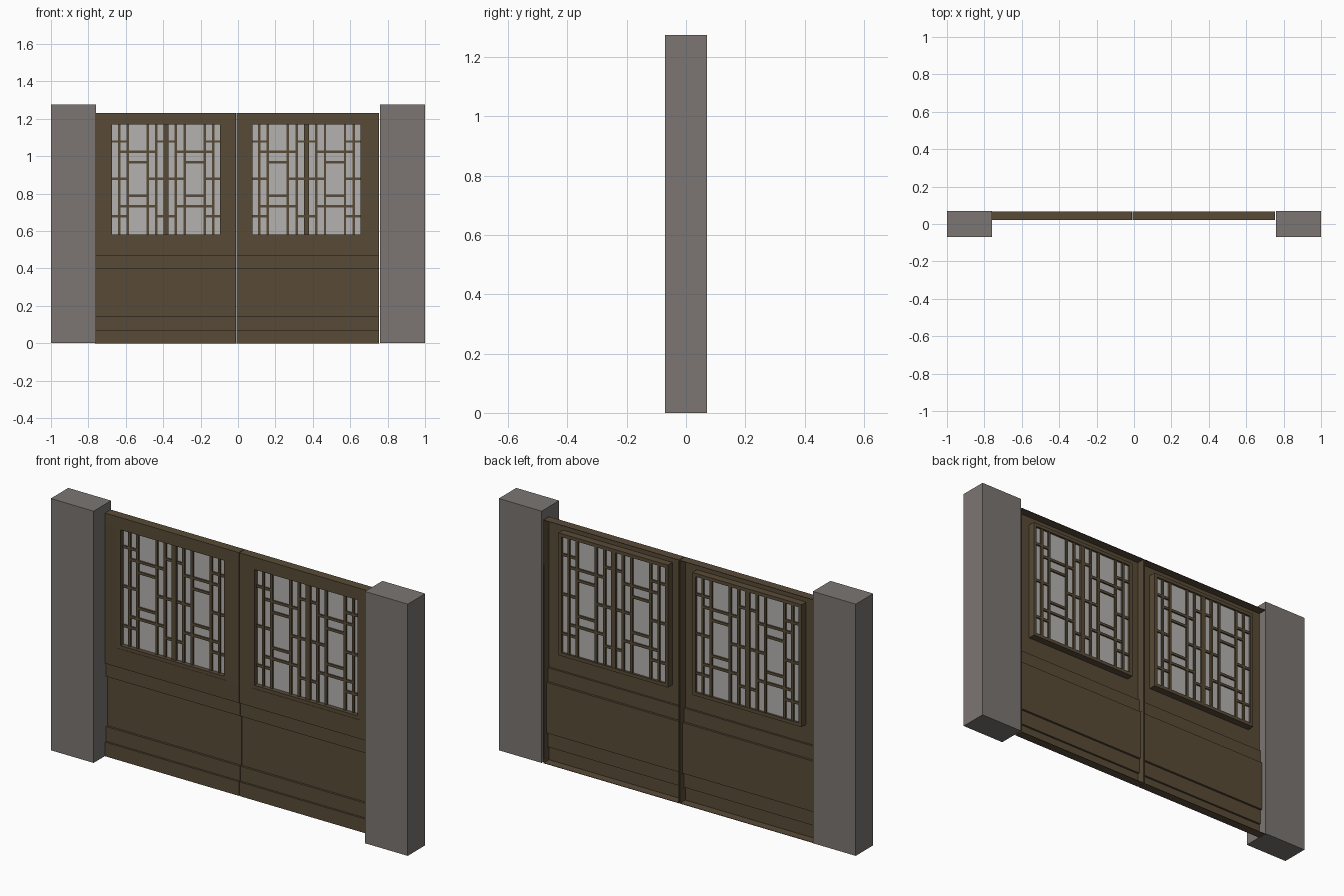
import bpy, bmesh

if "Cube" in bpy.data.objects:
    bpy.data.objects.remove(bpy.data.objects["Cube"])


def material(name, rgb):
    m = bpy.data.materials.new(name)
    m.diffuse_color = (*rgb, 1)
    m.use_nodes = True
    m.node_tree.nodes["Principled BSDF"].inputs["Base Color"].default_value = m.diffuse_color
    return m


STONE = material("grey_post", (0.2, 0.182, 0.172))
BROWN = material("brown_metal", (0.098, 0.070, 0.038))
GLASS = material("pale_glass", (0.46, 0.45, 0.435))


def make_object(name, bm, mat):
    me = bpy.data.meshes.new(name)
    bm.to_mesh(me)
    bm.free()
    me.materials.append(mat)
    ob = bpy.data.objects.new(name, me)
    bpy.context.scene.collection.objects.link(ob)
    return ob


def add_box(bm, x0, x1, y0, y1, z0, z1):
    r = bmesh.ops.create_cube(bm, size=1)
    for v in r["verts"]:
        v.co.x = x0 if v.co.x < 0 else x1
        v.co.y = y0 if v.co.y < 0 else y1
        v.co.z = z0 if v.co.z < 0 else z1


def box(name, mat, *dims):
    bm = bmesh.new()
    add_box(bm, *dims)
    return make_object(name, bm, mat)


FRONT, STEP, MID, BACK = 0.022, 0.032, 0.043, 0.066
TOP = 1.23
WIN_Z0, WIN_Z1 = 0.565, 1.185

# stepped sheet section (y, z) from bottom to top
PROFILE = [(FRONT, 0), (FRONT, 0.07), (STEP, 0.07), (STEP, 0.145),
           (MID, 0.145), (MID, 0.40), (STEP, 0.40), (STEP, 0.47),
           (FRONT, 0.47), (FRONT, WIN_Z0), (FRONT, WIN_Z1), (FRONT, TOP)]


def door_sheet(name, x0, x1, w0, w1):
    """Pressed sheet with a window opening and flanges folded to the back."""
    bm = bmesh.new()

    def quad(*pts):
        bm.faces.new([bm.verts.new(p) for p in pts])

    xs = [x0, w0, w1, x1]
    for (ya, za), (yb, zb) in zip(PROFILE, PROFILE[1:]):
        is_window = za == WIN_Z0
        for i in range(3):
            if is_window and i == 1:
                continue
            a, b = xs[i], xs[i + 1]
            quad((a, ya, za), (b, ya, za), (b, yb, zb), (a, yb, zb))
        # side flanges
        if za != zb:
            for x in (x0, x1):
                quad((x, ya, za), (x, yb, zb), (x, BACK, zb), (x, BACK, za))
    # top and bottom flanges
    for z in (0, TOP):
        for a, b in zip(xs, xs[1:]):
            quad((a, FRONT, z), (b, FRONT, z), (b, BACK, z), (a, BACK, z))
    bmesh.ops.remove_doubles(bm, verts=bm.verts, dist=1e-5)
    bmesh.ops.recalc_face_normals(bm, faces=bm.faces)
    # merge coplanar columns so only the real folds remain
    bmesh.ops.dissolve_limit(bm, angle_limit=0.01, verts=bm.verts, edges=bm.edges)
    ob = make_object(name, bm, BROWN)
    mod = ob.modifiers.new("thickness", "SOLIDIFY")
    mod.thickness = 0.003
    mod.offset = 0


def window(side, w0, w1):
    cx = (w0 + w1) / 2
    f = 0.017
    # outer frame, standing proud at the back of the sheet
    bm = bmesh.new()
    ya, yb = 0.022, 0.06
    add_box(bm, w0, w0 + f, ya, yb, WIN_Z0, WIN_Z1)
    add_box(bm, w1 - f, w1, ya, yb, WIN_Z0, WIN_Z1)
    add_box(bm, w0 + f, w1 - f, ya, yb, WIN_Z0, WIN_Z0 + f)
    add_box(bm, w0 + f, w1 - f, ya, yb, WIN_Z1 - f, WIN_Z1)
    make_object(side + "_window_frame", bm, BROWN)

    # lattice: right half positions, mirrored about the window centre
    bm = bmesh.new()
    z0, z1 = WIN_Z0 + f, WIN_Z1 - f
    ya, yb, t = 0.037, 0.057, 0.0065
    add_box(bm, cx - 0.013, cx + 0.013, ya - 0.002, yb + 0.001, z0, z1)
    va, vb, vc, vd, ve = 0.052, 0.099, 0.206, 0.252, (w1 - w0) / 2 - f
    horizontals = []
    for h, spans in ((0.0, [(0.013, vb), (vc, ve)]),
                     (0.09, [(vb, vc)]),
                     (0.145, [(va, vd)]),
                     (0.2, [(0.013, va), (vc, ve)])):
        for s in {h, -h}:
            horizontals += [(0.878 + s, a, b) for a, b in spans]
    for s in (-1, 1):
        for v in (va, vb, vc, vd):
            x = cx + s * v
            add_box(bm, x - t, x + t, ya, yb, z0, z1)
        for z, a, b in horizontals:
            xa, xb = sorted((cx + s * a, cx + s * b))
            add_box(bm, xa, xb, ya + 0.001, yb - 0.001, z - t, z + t)
    make_object(side + "_window_lattice", bm, BROWN)

    # glass pane
    box(side + "_window_glass", GLASS, w0 + f, w1 - f, 0.045, 0.049, z0, z1)


# stone posts
for side, x0, x1 in (("left", -1, -0.76), ("right", 0.76, 1)):
    box(side + "_post", STONE, x0, x1, -0.07, 0.07, 0, 1.275)

# two gate leaves
for side, x0 in (("left", -0.764), ("right", -0.006)):
    x1 = x0 + 0.753 if side == "left" else x0 + 0.758
    w0 = -0.69 if side == "left" else 0.06
    door_sheet(side + "_gate_leaf", x0, x1, w0, w0 + 0.612)
    window(side, w0, w0 + 0.612)
